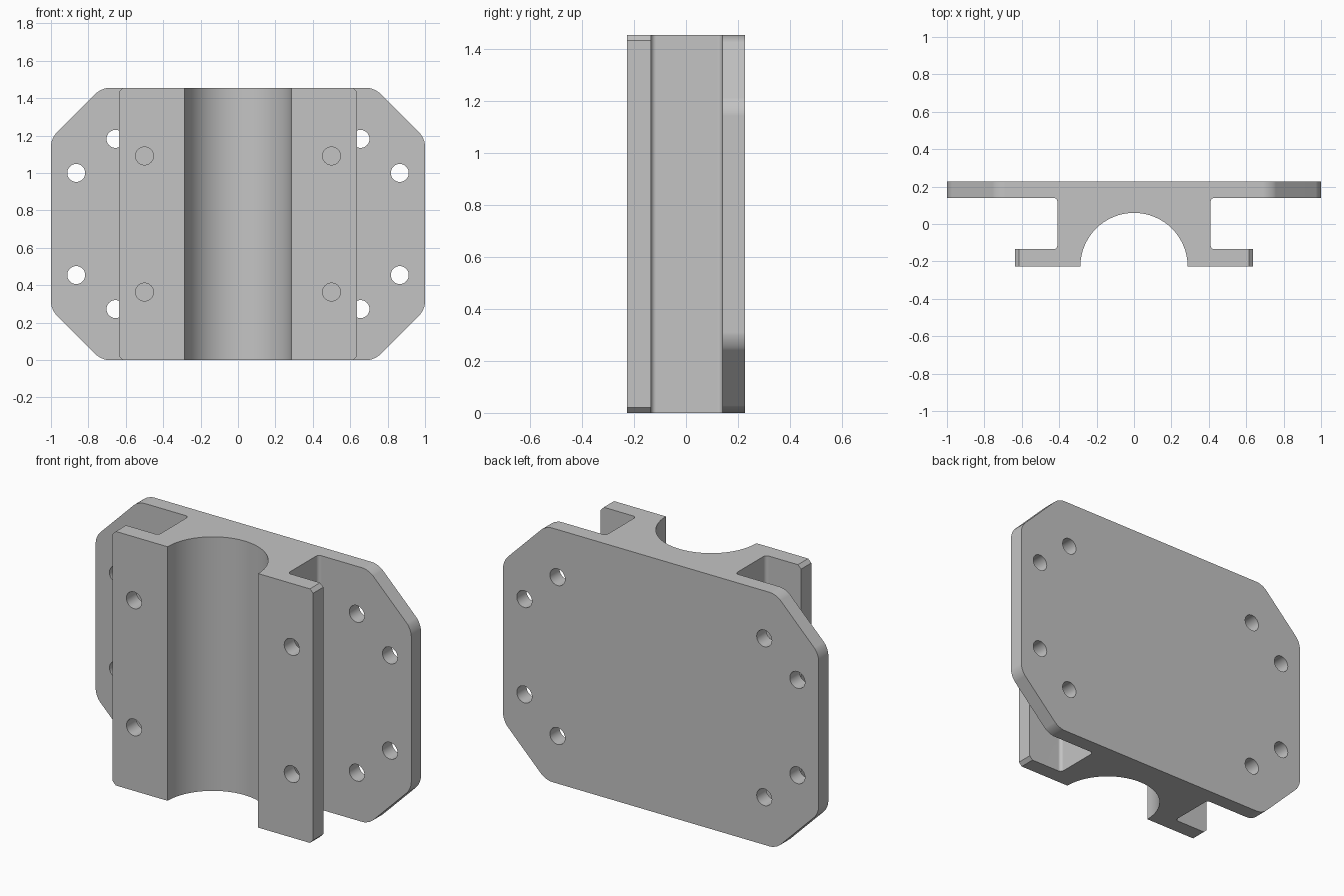
import bpy, bmesh, math
from mathutils import Matrix

if "Cube" in bpy.data.objects:
    bpy.data.objects.remove(bpy.data.objects["Cube"], do_unlink=True)

HEIGHT = 1.455
BACK, FRONT = 0.2275, -0.2275
PLATE_FRONT, FLANGE_BACK = 0.14, -0.135
PLATE_X, FLANGE_X, WEB_X, BORE = 1.0, 0.635, 0.41, 0.287
HOLE = 0.048

grey = bpy.data.materials.new("light_grey")
grey.use_nodes = True
colour = (0.55, 0.55, 0.55, 1)
grey.diffuse_color = colour
grey.node_tree.nodes["Principled BSDF"].inputs["Base Color"].default_value = colour


def make_object(name, bm):
    bmesh.ops.recalc_face_normals(bm, faces=bm.faces)
    mesh = bpy.data.meshes.new(name)
    bm.to_mesh(mesh)
    bm.free()
    mesh.materials.append(grey)
    obj = bpy.data.objects.new(name, mesh)
    bpy.context.collection.objects.link(obj)
    return obj


def bevel_edges(bm, axis, test, offset, segments):
    """Bevel the edges that run along one axis and whose middle passes the test."""
    chosen = []
    for e in bm.edges:
        d = (e.verts[1].co - e.verts[0].co).normalized()
        if abs(d[axis]) > 0.99 and test((e.verts[0].co + e.verts[1].co) / 2):
            chosen.append(e)
    bmesh.ops.bevel(bm, geom=chosen, offset=offset, offset_type='OFFSET',
                    segments=segments, profile=0.5, affect='EDGES')


# Cross-section: mounting plate, web, clamp flanges and half-round channel
half = [(PLATE_X, BACK), (PLATE_X, PLATE_FRONT), (WEB_X, PLATE_FRONT),
        (WEB_X, FLANGE_BACK), (FLANGE_X, FLANGE_BACK), (FLANGE_X, FRONT)]
steps = 32
arc = [(BORE * math.cos(math.pi * i / steps), FRONT + BORE * math.sin(math.pi * i / steps))
       for i in range(steps + 1)]
outline = half + arc + [(-x, y) for x, y in reversed(half)]

bm = bmesh.new()
section = bm.faces.new([bm.verts.new((x, y, 0)) for x, y in outline])
top = bmesh.ops.extrude_face_region(bm, geom=[section])
bmesh.ops.translate(bm, vec=(0, 0, HEIGHT),
                    verts=[v for v in top["geom"] if isinstance(v, bmesh.types.BMVert)])
bmesh.ops.recalc_face_normals(bm, faces=bm.faces)

# Inner fillets, flange corner chamfers, then plate corners cut and rounded
bevel_edges(bm, 2, lambda c: abs(abs(c.x) - WEB_X) < 0.001, 0.02, 4)
bevel_edges(bm, 1, lambda c: abs(abs(c.x) - FLANGE_X) < 0.001, 0.02, 1)
bevel_edges(bm, 1, lambda c: abs(c.x) > 0.99, 0.27, 1)
bevel_edges(bm, 1, lambda c: abs(c.x) > 0.7, 0.04, 6)
bracket = make_object("clamp_bracket", bm)

# Screw holes: (x, z offset from mid height, y centre)
holes = [(0.865, 0.273, 0.185), (0.655, 0.455, 0.185), (0.5, 0.364, -0.18)]
bm = bmesh.new()
for x, dz, y in holes:
    for sx in (-1, 1):
        for sz in (-1, 1):
            place = Matrix.Translation((sx * x, y, HEIGHT / 2 + sz * dz))
            bmesh.ops.create_cone(bm, cap_ends=True, segments=32, radius1=HOLE,
                                  radius2=HOLE, depth=0.2,
                                  matrix=place @ Matrix.Rotation(math.pi / 2, 4, 'X'))
cutter = make_object("screw_hole_cutter", bm)
cutter.hide_render = True

bpy.ops.object.select_all(action='DESELECT')
bpy.context.view_layer.objects.active = bracket
bracket.select_set(True)
cut = bracket.modifiers.new("screw_holes", 'BOOLEAN')
cut.operation, cut.solver, cut.object = 'DIFFERENCE', 'EXACT', cutter
bpy.ops.object.modifier_apply(modifier=cut.name)
bpy.data.objects.remove(cutter, do_unlink=True)

# Smooth curved walls, crisp flat faces
bpy.ops.object.shade_smooth_by_angle(angle=math.radians(30))
weighted = bracket.modifiers.new("flat_face_normals", 'WEIGHTED_NORMAL')
weighted.keep_sharp = True
